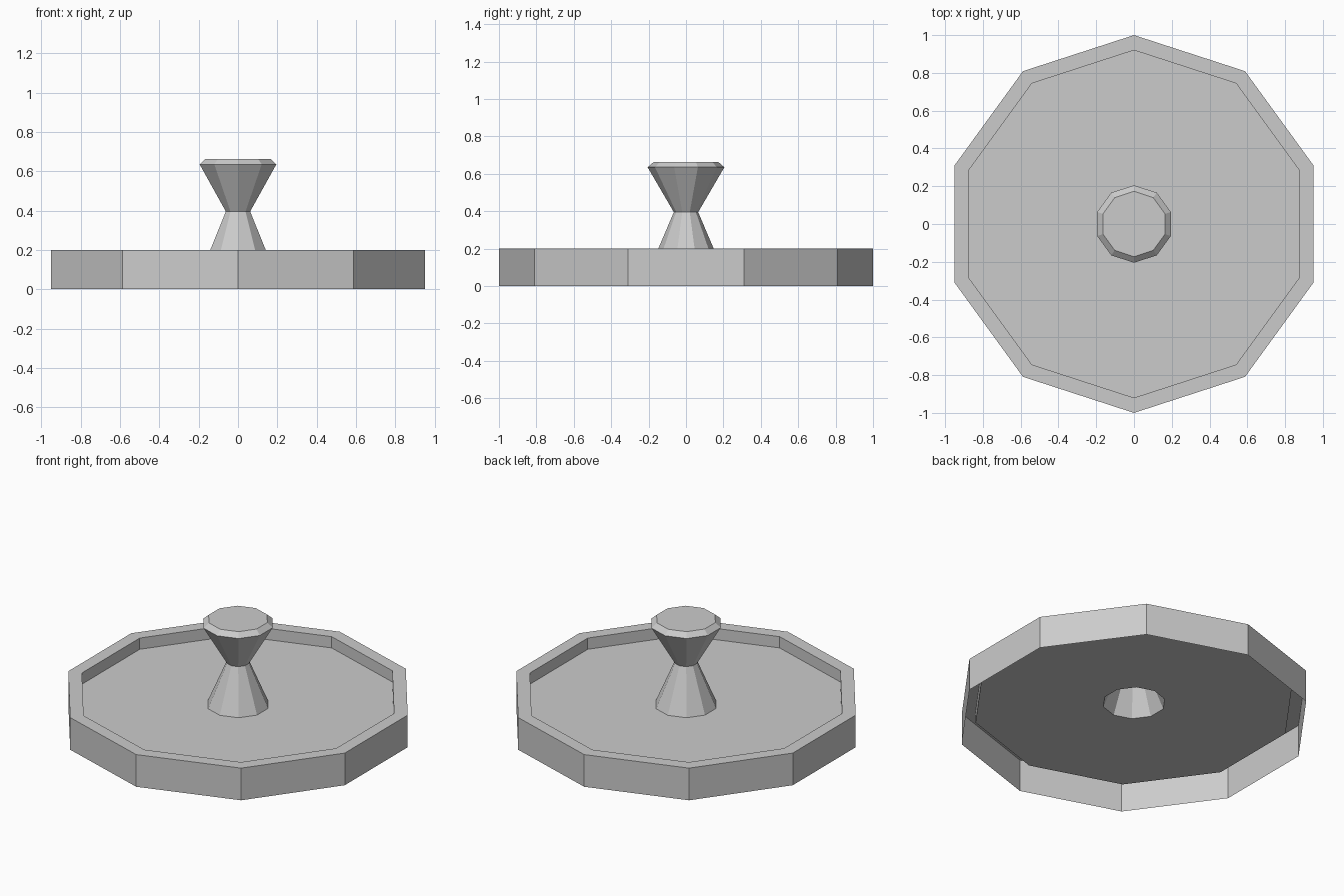
import bpy
import bmesh
from math import sin, cos, pi

if "Cube" in bpy.data.objects:
    bpy.data.objects.remove(bpy.data.objects["Cube"])

SIDES = 10


def lathe(name, profile, cap_top=False):
    """Revolve (radius, z) points into a ten-sided, flat-shaded shell."""
    bm = bmesh.new()
    rings = [[bm.verts.new((r * cos(pi / 2 + 2 * pi * i / SIDES),
                            r * sin(pi / 2 + 2 * pi * i / SIDES), z))
              for i in range(SIDES)] for r, z in profile]
    for low, high in zip(rings, rings[1:]):
        for i in range(SIDES):
            j = (i + 1) % SIDES
            bm.faces.new((low[i], low[j], high[j], high[i]))
    if cap_top:
        bm.faces.new(rings[-1])
    mesh = bpy.data.meshes.new(name)
    bm.to_mesh(mesh)
    bm.free()
    obj = bpy.data.objects.new(name, mesh)
    bpy.context.collection.objects.link(obj)
    return obj


# Open-bottomed lid: outer wall, rim, inner step, recessed floor with centre hole
lathe("lid_plate", [(1.0, 0.0), (1.0, 0.2), (0.92, 0.2), (0.92, 0.13), (0.178, 0.13)])

# Hollow waisted handle: flared foot, neck, knob, bevelled flat top
lathe("lid_knob", [(0.178, 0.13), (0.065, 0.395), (0.205, 0.635), (0.173, 0.663)], cap_top=True)
